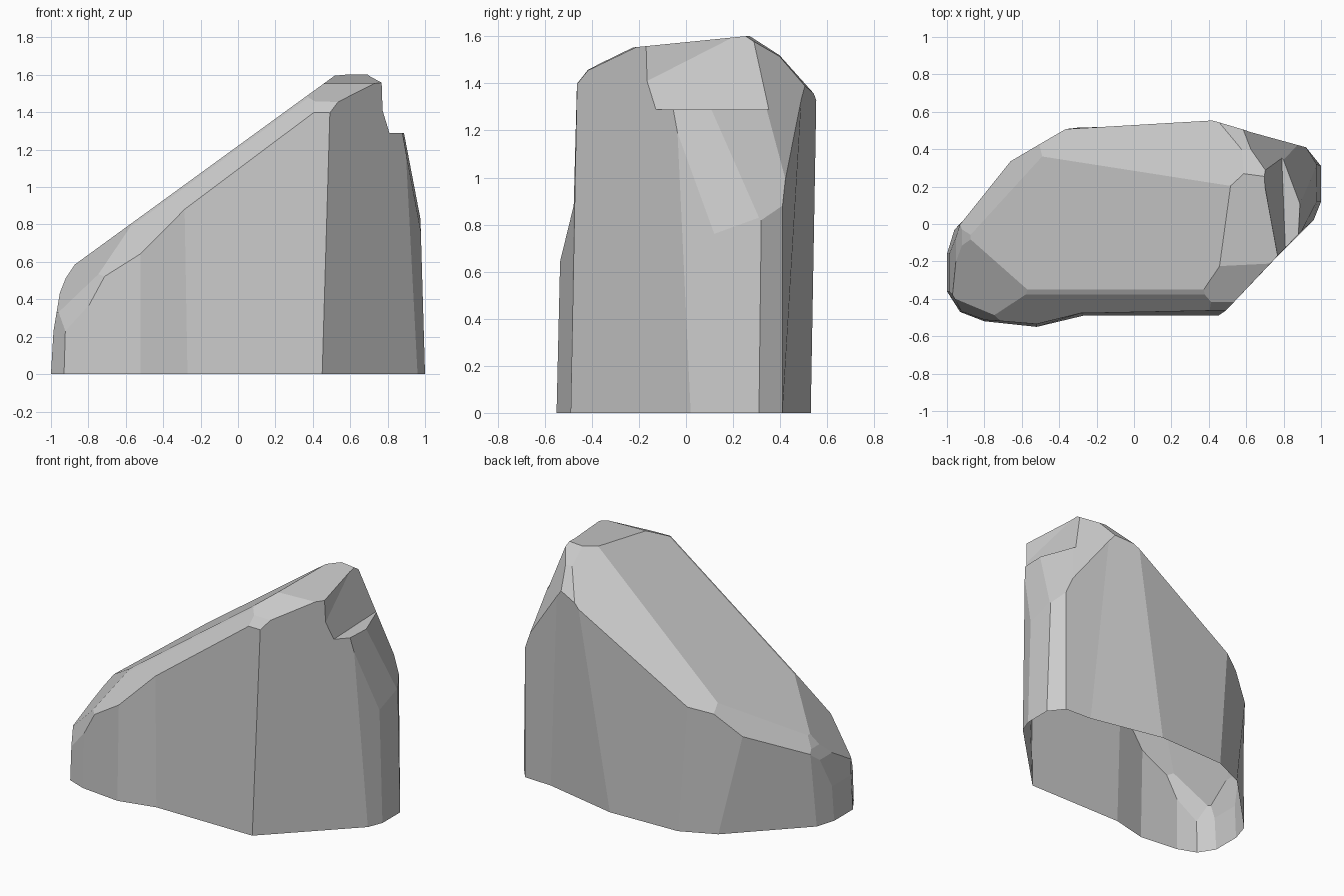
import bpy, bmesh
from mathutils import Vector

if "Cube" in bpy.data.objects:
    bpy.data.objects.remove(bpy.data.objects["Cube"])

TOP = 1.7
# outline of the boulder: (base x, base y, top x, top y), counter-clockwise
outline = [
    (1.00, .12, .95, .12), (1.00, .31, .95, .33), (.92, .41, .92, .41),
    (.72, .42, .60, .51), (.20, .53, .48, .56), (-.30, .515, -.43, .50),
    (-.53, .41, -.86, .22), (-.96, -.03, -.86, .06), (-1.0, -.16, -.90, -.13),
    (-1.0, -.36, -.90, -.36),
    (-.93, -.47, -.88, -.45), (-.80, -.52, -.78, -.49), (-.52, -.55, -.52, -.51),
    (-.27, -.49, -.30, -.465), (.45, -.49, .50, -.457), (.96, .02, .87, -.06),
]
# flat chops: point on plane, outward normal
chops = [
    ((0, 0, 1.22), (-.727, 0, 1)),             # main slope
    ((0, 0, 1.575), (0, -.1, 1)),              # top cap
    ((0, -.35, 1.22), (-.727, -.6, 1)),        # front bevels
    ((0, -.38, 1.20), (-.727, -1.15, 1)),
    ((.46, -.23, 1.55), (.02, -.5, 1)),        # front right shoulder
    ((.46, -.41, 1.465), (.02, -1.27, 1)),
    ((.52, .20, 1.60), (-.635, .59, 1)),       # back bevel
    ((-.82, 0, .624), (-1.22, .45, 1)),        # back left bevel
    ((-.87, -.1, .59), (-1.5, 0, 1)),          # left nose
    ((-.92, -.1, .515), (-2.5, 0, 1)),
    ((-.955, -.2, .42), (-6, 0, 1)),
    ((-.83, -.12, .617), (-1.16, -.49, 1)),    # front left nose
    ((-.87, -.47, .33), (-2, -2.5, 1)),
    ((.975, .2, .80), (5.9, -.3, 1)),          # right side
    ((.73, .27, 1.56), (1.9, 1.91, 1)),        # back right shoulder
    ((.80, .34, 1.29), (2.8, 1.05, 1)),
    ((.60, .27, 1.60), (.1, .65, 1)),
    ((.50, .42, 1.50), (.1, 1.2, 1)),
]


def new_object(name, bm):
    mesh = bpy.data.meshes.new(name)
    bm.to_mesh(mesh)
    bm.free()
    ob = bpy.data.objects.new(name, mesh)
    bpy.context.collection.objects.link(ob)
    return ob


# boulder body: lofted outline
bm = bmesh.new()
low = [bm.verts.new((a, b, 0)) for a, b, c, d in outline]
high = [bm.verts.new((c, d, TOP)) for a, b, c, d in outline]
n = len(outline)
bm.faces.new(low[::-1])
bm.faces.new(high)
for i in range(n):
    j = (i + 1) % n
    bm.faces.new((low[i], low[j], high[j], high[i]))

# chop off each facet and cap the cut
for co, no in chops:
    geom = bm.verts[:] + bm.edges[:] + bm.faces[:]
    bmesh.ops.bisect_plane(bm, geom=geom, dist=1e-5, plane_co=Vector(co),
                           plane_no=Vector(no).normalized(), clear_outer=True)
    rim = [e for e in bm.edges if e.is_boundary]
    if rim:
        bmesh.ops.holes_fill(bm, edges=rim, sides=0)
bmesh.ops.remove_doubles(bm, verts=bm.verts[:], dist=.002)
bmesh.ops.recalc_face_normals(bm, faces=bm.faces[:])
boulder = new_object("boulder", bm)

# notch cut into the upper right side
bm = bmesh.new()
for y, x_low, x_high in ((-.4, .82, .80), (.6, .78, .62)):
    for x, z in ((x_low, 1.29), (x_high, 1.8), (1.3, 1.29), (1.3, 1.8)):
        bm.verts.new((x, y, z))
bmesh.ops.convex_hull(bm, input=bm.verts[:])
bmesh.ops.recalc_face_normals(bm, faces=bm.faces[:])
notch = new_object("notch_cutter", bm)
notch.hide_render = True

mod = boulder.modifiers.new("notch", 'BOOLEAN')
mod.operation = 'DIFFERENCE'
mod.solver = 'EXACT'
mod.object = notch
bpy.context.view_layer.objects.active = boulder
boulder.select_set(True)
bpy.ops.object.modifier_apply(modifier=mod.name)
bpy.data.objects.remove(notch)

# open underside
bm = bmesh.new()
bm.from_mesh(boulder.data)
under = [f for f in bm.faces if all(v.co.z < .001 for v in f.verts)]
bmesh.ops.delete(bm, geom=under, context='FACES')
bm.to_mesh(boulder.data)
bm.free()
